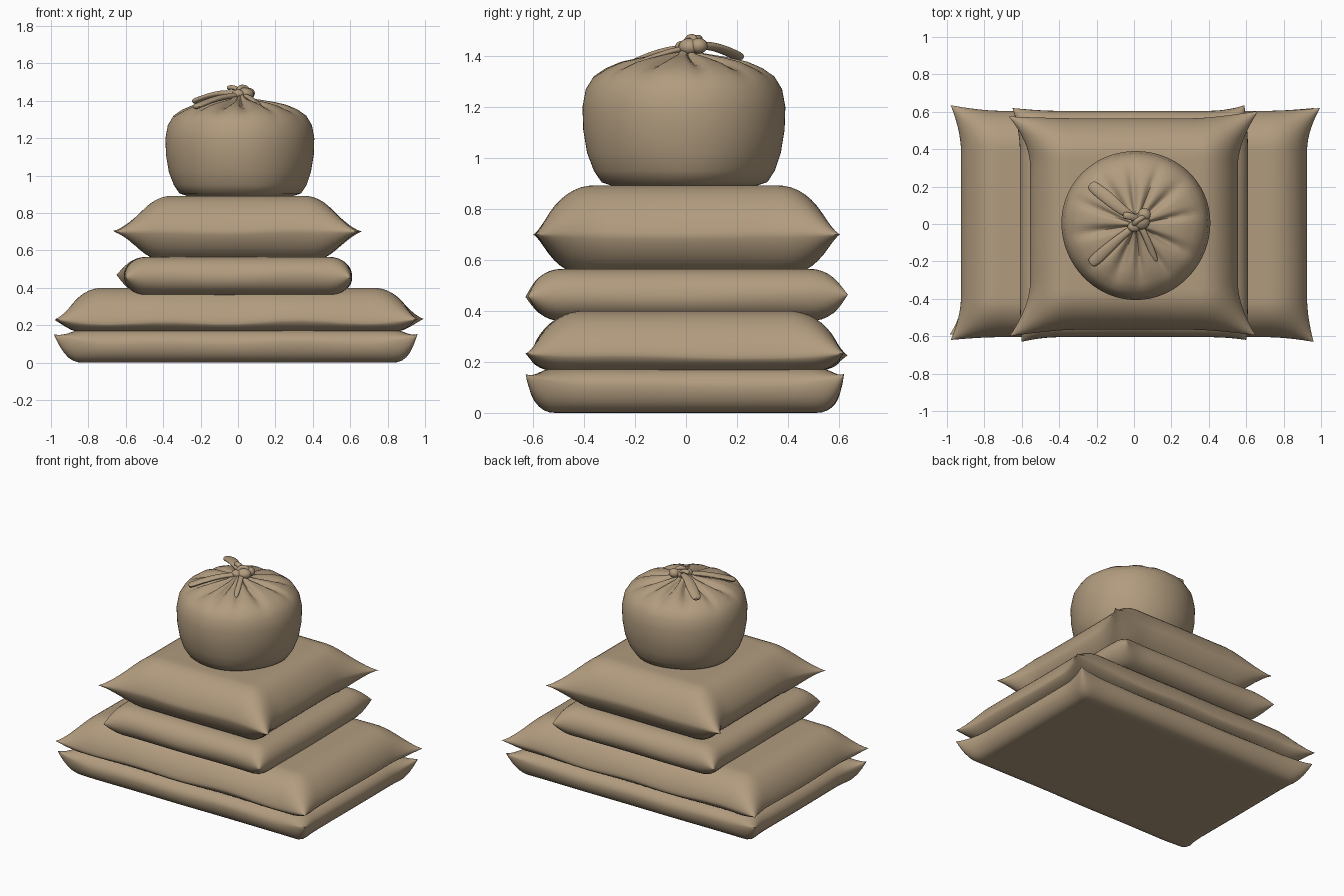
import bpy, bmesh, math
from mathutils import Vector

cube = bpy.data.objects.get("Cube")
if cube:
    bpy.data.objects.remove(cube, do_unlink=True)

burlap = bpy.data.materials.new("burlap tan")
burlap.use_nodes = True
colour = (0.44, 0.33, 0.21, 1)
burlap.diffuse_color = colour
burlap.node_tree.nodes["Principled BSDF"].inputs["Base Color"].default_value = colour


def finish(name, bm, angle=60, subdiv=0):
    bmesh.ops.recalc_face_normals(bm, faces=bm.faces)
    mesh = bpy.data.meshes.new(name)
    bm.to_mesh(mesh)
    bm.free()
    mesh.materials.append(burlap)
    ob = bpy.data.objects.new(name, mesh)
    bpy.context.collection.objects.link(ob)
    if subdiv:
        ob.modifiers.new("Smooth", "SUBSURF").levels = subdiv
        ob.modifiers["Smooth"].render_levels = subdiv
    bpy.ops.object.select_all(action="DESELECT")
    ob.select_set(True)
    bpy.context.view_layer.objects.active = ob
    bpy.ops.object.shade_smooth_by_angle(angle=math.radians(angle))
    return ob


def axis_nodes(half, rim=0.25, fine=12, coarse=12):
    """Positions along one side, packed closely near both ends."""
    edge = [half - rim * (1 - math.cos(k / fine * math.pi / 2)) for k in range(fine)]
    inner = half - rim
    mid = [inner - 2 * inner * k / coarse for k in range(coarse + 1)]
    return edge + mid + [-e for e in reversed(edge)]


def pillow(name, half, z, rims, power, corners, lift=0.0, wave=0.0, flare=0.22):
    """Flat sack: two puffed sheets meeting at a seam, with pulled-out corners.
    z is bottom, seam, top; rims are the shoulder widths below and above;
    corners are ordered front right side, front left, back right, back left."""
    hx, hy = half
    bottom, seam, top = z
    xs, ys = axis_nodes(hx), axis_nodes(hy)
    bm = bmesh.new()
    for end, rim in ((bottom, rims[0]), (top, rims[1])):
        def puff(d):
            return (1 - (1 - min(1, max(0, d) / rim)) ** 2) ** power
        grid = []
        for x in xs:
            row = []
            for y in ys:
                dx, dy = hx - abs(x), hy - abs(y)
                pull = (max(0, 1 - dx / flare) * max(0, 1 - dy / flare)) ** 2
                cx, cy = corners[(x > 0) + 2 * (y > 0)]
                px = x + (cx - math.copysign(hx, x)) * pull
                py = y + (cy - math.copysign(hy, y)) * pull
                full = puff(dx) * puff(dy)
                ripple = wave * (math.sin(9 * x + 2 * y) + 0.6 * math.sin(7 * y - 4 * x + 1))
                edge = seam + ripple + lift * pull
                row.append(bm.verts.new((px, py, edge + (end - edge) * full)))
            grid.append(row)
        for r0, r1 in zip(grid, grid[1:]):
            for j in range(len(r0) - 1):
                bm.faces.new((r0[j], r1[j], r1[j + 1], r0[j + 1]))
    bmesh.ops.remove_doubles(bm, verts=bm.verts, dist=0.0002)
    return finish(name, bm)


# Four stacked flat sacks
pillow("bottom_sack", (0.92, 0.605), (0.0, 0.10, 0.18), (0.09, 0.12), 0.5,
       [(-0.985, -0.59), (0.96, -0.63), (-0.97, 0.62), (0.96, 0.62)], lift=0.05, wave=0.005)
pillow("second_sack", (0.925, 0.605), (0.16, 0.215, 0.40), (0.12, 0.2), 0.62,
       [(-0.98, -0.62), (0.96, -0.63), (-0.98, 0.635), (0.995, 0.62)], lift=0.015, wave=0.008)
pillow("third_sack", (0.61, 0.605), (0.36, 0.46, 0.565), (0.12, 0.12), 0.5,
       [(-0.60, -0.63), (0.60, -0.62), (-0.65, 0.62), (0.59, 0.635)], wave=0.006)
pillow("fourth_sack", (0.555, 0.565), (0.545, 0.70, 0.892), (0.16, 0.2), 0.68,
       [(-0.665, -0.60), (0.65, -0.595), (-0.67, 0.575), (0.665, 0.605)], wave=0.004, flare=0.26)

# Round tied sack: a lathed profile with pleats gathered towards the knot
profile = [(0.2, 0.885), (0.28, 0.89), (0.325, 0.905), (0.355, 0.95), (0.38, 1.02),
           (0.395, 1.11), (0.398, 1.2), (0.385, 1.27), (0.355, 1.32), (0.31, 1.352),
           (0.25, 1.378), (0.19, 1.392), (0.13, 1.402), (0.08, 1.41), (0.045, 1.425), (0.02, 1.44)]
pleats = [(0.2, 0.09), (0.75, 0.12), (1.2, 0.08), (1.65, 0.1), (2.2, 0.13), (2.75, 0.08),
          (3.3, 0.12), (3.9, 0.09), (4.35, 0.13), (4.8, 0.1), (5.3, 0.08), (5.8, 0.12)]
SEGMENTS = 120
bm = bmesh.new()
rings = []
for r, z in profile:
    ring = []
    for i in range(SEGMENTS):
        a = 2 * math.pi * i / SEGMENTS
        fold = 0
        for centre, width in pleats:
            gap = math.remainder(a - centre, 2 * math.pi)
            fold += math.exp(-(gap / width) ** 2) * (0.6 + 4 * (width - 0.08))
        dip = 0.045 * fold * max(0, 1 - abs(r - 0.17) / 0.2) if z > 1.25 else 0
        foot = 0.012 * math.sin(5 * a + 1) * max(0, 1 - abs(z - 0.92) / 0.07)
        rr = r * (1 + foot + 0.008 * math.sin(3 * a))
        ring.append(bm.verts.new((0.01 + rr * math.cos(a), -0.005 + rr * math.sin(a), z - dip)))
    rings.append(ring)
for r0, r1 in zip(rings, rings[1:]):
    for i in range(SEGMENTS):
        j = (i + 1) % SEGMENTS
        bm.faces.new((r0[i], r0[j], r1[j], r1[i]))
bm.faces.new(rings[0])
bm.faces.new(rings[-1])
finish("round_sack", bm)


def strap(name, path, thick, sides=8):
    """Flattened band swept along points of x, y, z and half width."""
    bm = bmesh.new()
    pts = [Vector(p[:3]) for p in path]
    loops = []
    for k, p in enumerate(pts):
        along = (pts[min(k + 1, len(pts) - 1)] - pts[max(k - 1, 0)]).normalized()
        side = along.cross(Vector((0, 0, 1))).normalized()
        up = side.cross(along)
        loops.append([bm.verts.new(p + side * path[k][3] * math.cos(t) + up * thick * math.sin(t))
                      for t in (2 * math.pi * s / sides for s in range(sides))])
    for l0, l1 in zip(loops, loops[1:]):
        for i in range(sides):
            j = (i + 1) % sides
            bm.faces.new((l0[i], l0[j], l1[j], l1[i]))
    bm.faces.new(loops[0])
    bm.faces.new(loops[-1])
    return finish(name, bm, 70, 2)


# Bow loops and loose tails
strap("back_bow_loop", [(0.02, 0.02, 1.43, 0.02), (-0.06, 0.07, 1.445, 0.03),
                        (-0.14, 0.14, 1.43, 0.04), (-0.22, 0.2, 1.40, 0.036),
                        (-0.235, 0.215, 1.395, 0.025)], 0.018)
strap("front_bow_loop", [(0.02, 0.0, 1.43, 0.018), (-0.06, -0.06, 1.425, 0.022),
                         (-0.14, -0.13, 1.405, 0.032), (-0.21, -0.195, 1.375, 0.036),
                         (-0.235, -0.215, 1.365, 0.026)], 0.016)
strap("front_tail", [(0.03, 0.0, 1.43, 0.018), (0.06, -0.06, 1.42, 0.018),
                     (0.09, -0.13, 1.395, 0.019), (0.12, -0.21, 1.365, 0.02)], 0.012)
strap("short_tail", [(0.04, 0.02, 1.43, 0.022), (0.0, 0.035, 1.462, 0.02),
                     (-0.035, 0.045, 1.475, 0.022), (-0.06, 0.05, 1.465, 0.02)], 0.014)

# Knot: lumps and a wrapped ring
for name, place, size in (("knot_core", (0.035, 0.015, 1.435), (0.05, 0.045, 0.035)),
                          ("knot_lump", (0.055, 0.05, 1.44), (0.035, 0.035, 0.03)),
                          ("knot_fold", (0.0, -0.015, 1.435), (0.035, 0.028, 0.025))):
    bm = bmesh.new()
    bmesh.ops.create_uvsphere(bm, u_segments=20, v_segments=12, radius=1)
    bmesh.ops.scale(bm, vec=size, verts=bm.verts)
    bmesh.ops.translate(bm, vec=place, verts=bm.verts)
    finish(name, bm)
bpy.ops.mesh.primitive_torus_add(location=(0.03, 0.015, 1.44), rotation=(1.3, 0, 0.6),
                                 major_radius=0.034, minor_radius=0.014,
                                 major_segments=24, minor_segments=10)
wrap = bpy.context.object
wrap.name = "knot_wrap"
wrap.data.materials.append(burlap)
bpy.ops.object.shade_smooth_by_angle(angle=math.radians(60))
